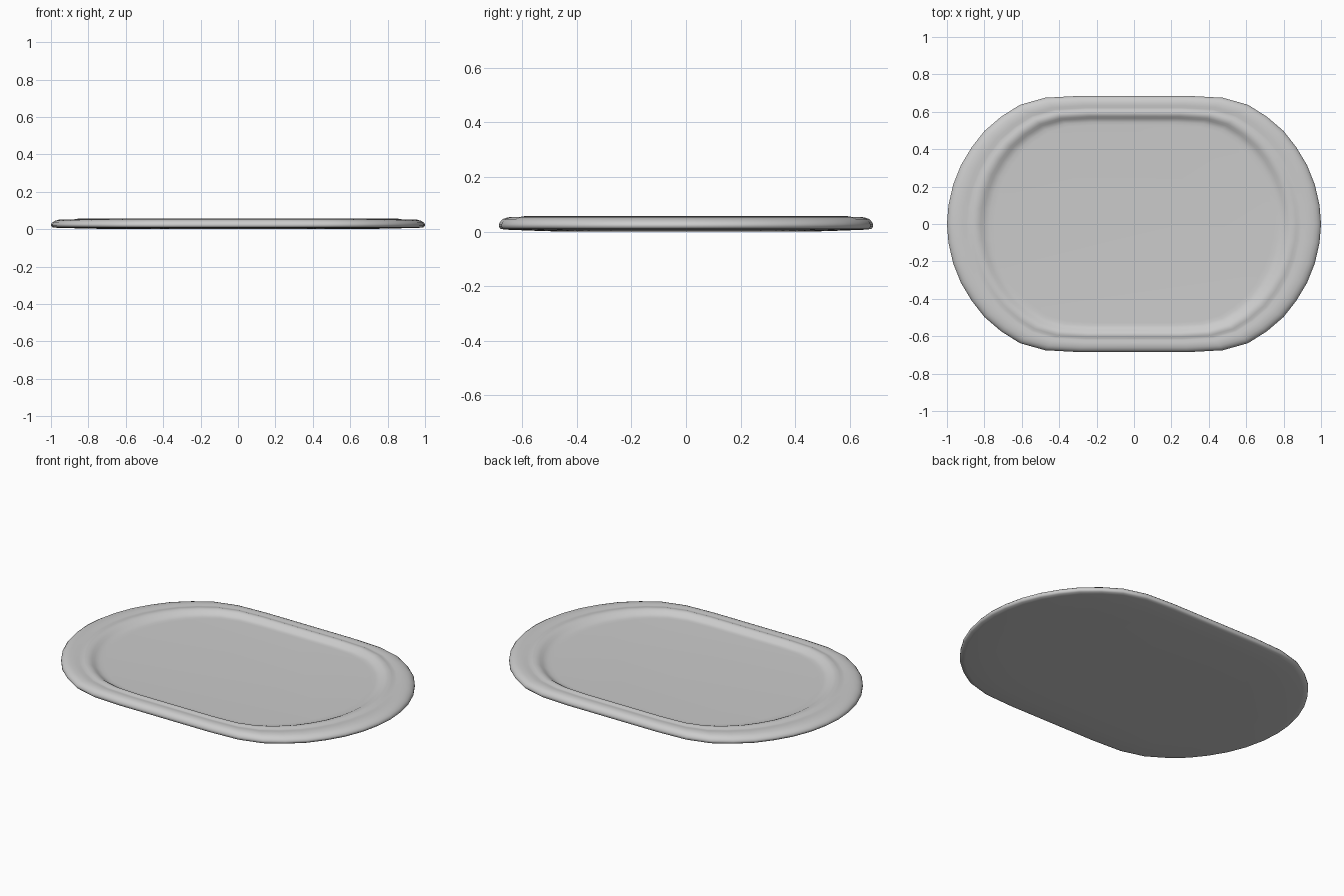
import bpy, bmesh

# Quarter of the outer outline, from the right end round to the long side
quarter = [(1, 0), (0.992, 0.10), (0.967, 0.21), (0.925, 0.315), (0.868, 0.41),
           (0.80, 0.497), (0.71, 0.574), (0.61, 0.637), (0.475, 0.675),
           (0.29, 0.685), (0, 0.685)]
half = quarter + [(-x, y) for x, y in quarter[-2::-1]]
outline = half + [(-x, -y) for x, y in half[1:-1]]

# Cross-section: (inset from edge, height), underside -> rolled rim -> floor
profile = [(1.6, 0.0), (0.9, 0.003), (0.15, 0.007), (0.04, 0.010),
           (0.0, 0.017), (0.0, 0.027), (0.04, 0.037), (0.10, 0.045),
           (0.18, 0.050), (0.28, 0.0525), (0.38, 0.0525), (0.47, 0.0505),
           (0.53, 0.0505), (0.60, 0.0545), (0.67, 0.056), (0.74, 0.0545),
           (0.81, 0.049), (0.88, 0.041), (0.95, 0.035), (1.03, 0.032),
           (1.15, 0.031)]

bm = bmesh.new()
rings = [[bm.verts.new((x * (1 - 0.22 * t), y * (1 - 0.20 * t), z))
          for x, y in outline] for t, z in profile]
n = len(outline)
for low, high in zip(rings, rings[1:]):
    for i in range(n):
        j = (i + 1) % n
        bm.faces.new((low[i], low[j], high[j], high[i]))

# Flat base and flat floor
bm.faces.new(rings[0][::-1])
bm.faces.new(rings[-1])
bmesh.ops.recalc_face_normals(bm, faces=bm.faces[:])

mesh = bpy.data.meshes.new("tray")
bm.to_mesh(mesh)
bm.free()
mesh.shade_smooth()
tray = bpy.data.objects.new("tray", mesh)
bpy.context.collection.objects.link(tray)
